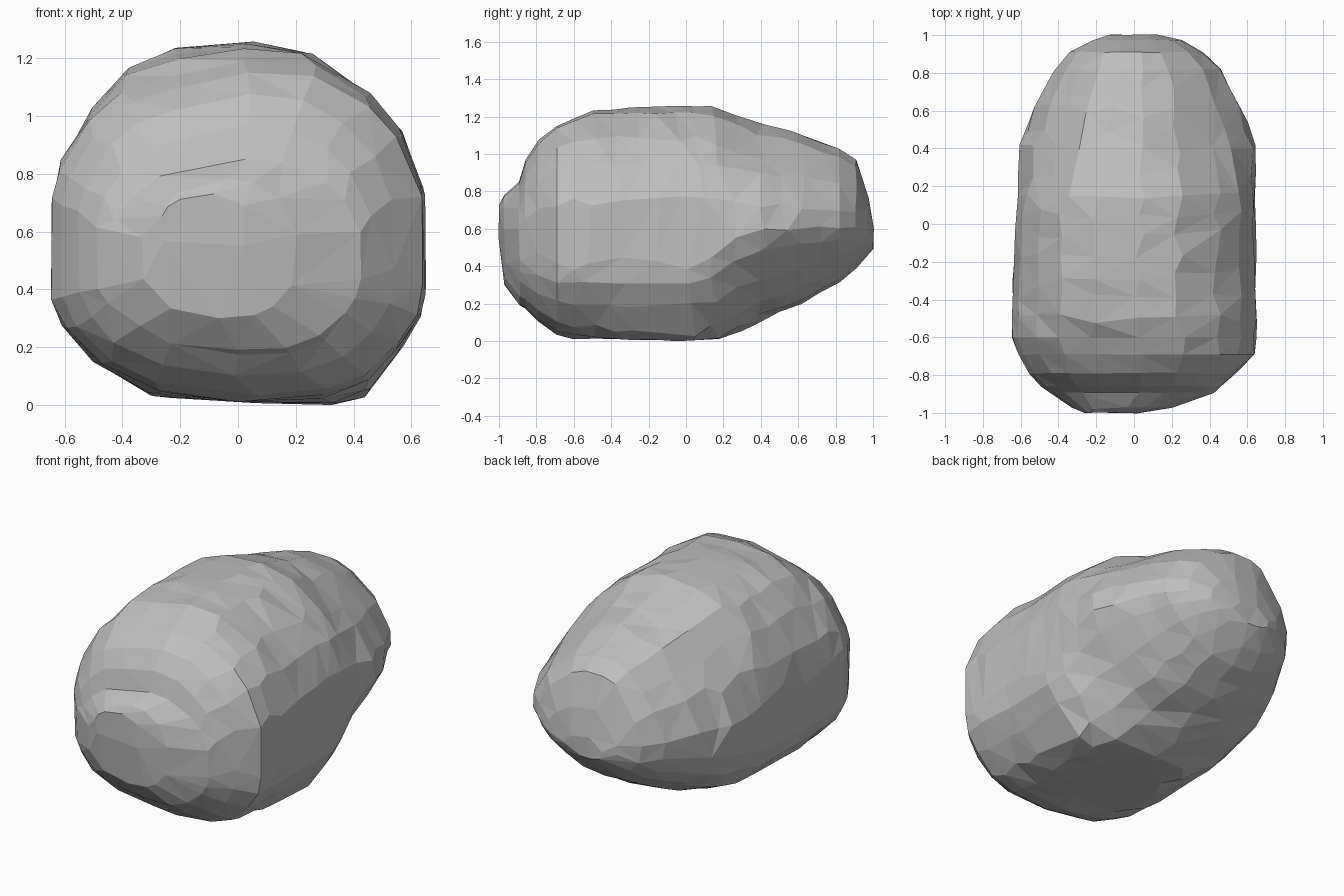
import bpy
import bmesh
import random
from mathutils import Vector, noise

random.seed(11)
if "Cube" in bpy.data.objects:
    bpy.data.objects.remove(bpy.data.objects["Cube"], do_unlink=True)

# Cross-sections from front to back: y, left x, right x, bottom z, middle z, top z
SECTIONS = [
    (-1.00, -.26, .04, .52, .63, .73),
    (-.97, -.33, .20, .30, .54, .78),
    (-.89, -.44, .42, .19, .52, .85),
    (-.86, -.49, .46, .17, .55, .97),
    (-.79, -.55, .54, .10, .56, 1.08),
    (-.69, -.61, .64, .03, .57, 1.16),
    (-.60, -.645, .645, .01, .57, 1.20),
    (-.50, -.645, .645, .01, .57, 1.24),
    (-.28, -.64, .645, .005, .57, 1.25),
    (-.05, -.63, .645, .00, .57, 1.25),
    (.15, -.62, .645, .005, .58, 1.25),
    (.40, -.61, .645, .10, .61, 1.16),
    (.62, -.53, .56, .20, .62, 1.10),
    (.82, -.42, .46, .31, .62, 1.03),
    (.91, -.34, .37, .39, .62, .97),
    (.97, -.22, .26, .46, .59, .78),
    (1.00, -.13, .12, .49, .55, .62),
]

# Unit outlines, counter-clockwise from the lower +x flank.
# Front: its top tilts down towards -x
FRONT = [
    (1, -.3), (1, .24), (.88, .57), (.72, .77), (.42, .96),
    (.1, 1), (-.33, .9), (-.62, .81), (-.8, .65), (-.95, .4),
    (-1, .2), (-1, -.37), (-.94, -.53), (-.78, -.74), (-.47, -.92),
    (0, -1), (.42, -.97), (.66, -.87), (.86, -.66), (.97, -.47),
]
# Body: upright flanks, sloped shoulders and a flat underside
BODY = [
    (1, -.3), (1, .24), (.87, .55), (.71, .73), (.37, .95),
    (.05, 1), (-.33, .98), (-.6, .88), (-.78, .69), (-.95, .4),
    (-1, .2), (-1, -.37), (-.95, -.54), (-.8, -.74), (-.47, -.95),
    (0, -.99), (.5, -1), (.68, -.95), (.86, -.68), (.97, -.49),
]
# Back: both shoulders and the +x underside are cut away
BACK = [
    (1, -.05), (.98, .2), (.81, .5), (.63, .67), (.38, .89),
    (.1, 1), (-.23, 1), (-.47, .92), (-.67, .67), (-.84, .42),
    (-1, .02), (-.98, -.33), (-.91, -.58), (-.75, -.79), (-.45, -.95),
    (-.1, -1), (.25, -.94), (.5, -.78), (.72, -.54), (.9, -.27),
]
SIDES = len(BODY)


def outline_at(y):
    """Blend the body outline towards the front or the back one."""
    other = FRONT if y < 0 else BACK
    start = .3 if y < 0 else .05
    blend = min(1, max(0, (abs(y) - start) / .32))
    return [Vector(a).lerp(Vector(b), blend) for a, b in zip(BODY, other)]


def ring(bm, section):
    """One closed loop of points, unevenly spaced along the outline."""
    y, left, right, low, mid, high = section
    outline = outline_at(y)
    loop = []
    for i, point in enumerate(outline):
        u, v = point.lerp(outline[(i + 1) % SIDES], random.uniform(-.08, .2))
        x = (left + right) / 2 + u * (right - left) / 2
        z = mid + v * ((high - mid) if v > 0 else (mid - low))
        shift = random.uniform(-.025, .025) if abs(y) < .6 else 0
        loop.append(bm.verts.new((x, y + shift, z)))
    return loop


# Skin the cross-sections, with one in-between on the long stretches
stations = []
for a, b in zip(SECTIONS, SECTIONS[1:]):
    stations.append(a)
    if b[0] - a[0] > .14:
        stations.append(tuple((p + q) / 2 for p, q in zip(a, b)))
stations.append(SECTIONS[-1])

bm = bmesh.new()
rings = [ring(bm, s) for s in stations]
for a, b in zip(rings, rings[1:]):
    for i in range(SIDES):
        j = (i + 1) % SIDES
        bm.faces.new((a[i], a[j], b[j], b[i]))
bm.faces.new(rings[0])
bm.faces.new(rings[-1])
bmesh.ops.recalc_face_normals(bm, faces=bm.faces)

# Chipped, uneven surface, left flat underneath
bm.normal_update()
for v in bm.verts:
    if v.co.z > .06:
        bump = noise.noise(v.co * 4.5 + Vector((3, 1, 8)))
        v.co += v.normal * (.01 * bump)
bmesh.ops.triangulate(bm, faces=bm.faces)

mesh = bpy.data.meshes.new("boulder")
bm.to_mesh(mesh)
bm.free()
boulder = bpy.data.objects.new("boulder", mesh)
bpy.context.collection.objects.link(boulder)

# Irregular flat facets
facets = boulder.modifiers.new("facets", "DECIMATE")
facets.ratio = .75

# Stone colour
stone = bpy.data.materials.new("stone grey")
stone.use_nodes = True
colour = (.52, .52, .52, 1)
stone.diffuse_color = colour
stone.node_tree.nodes["Principled BSDF"].inputs["Base Color"].default_value = colour
mesh.materials.append(stone)
